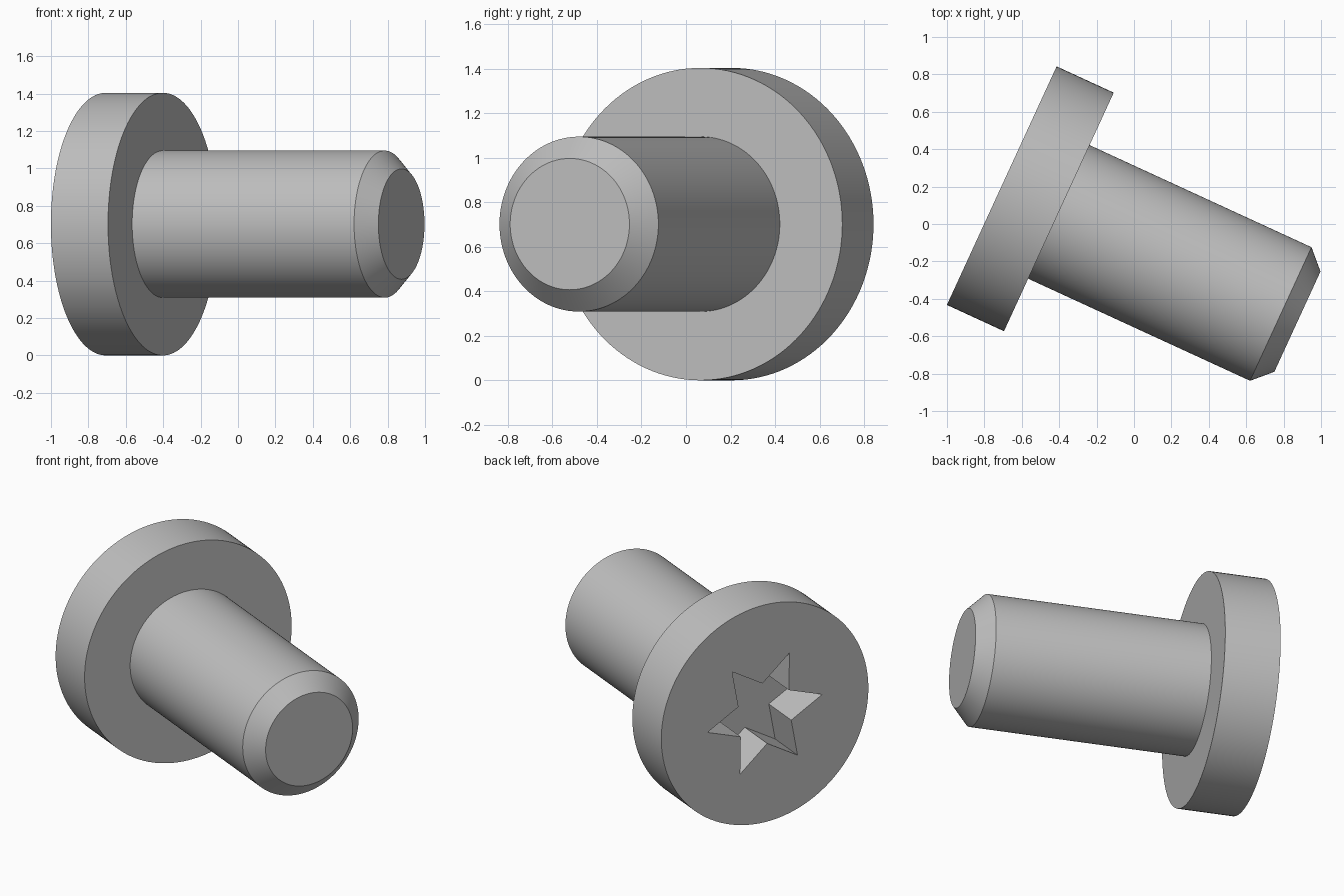
import bpy
import bmesh
from math import cos, sin, pi, radians
from mathutils import Matrix, Vector

cube = bpy.data.objects.get("Cube")
if cube:
    bpy.data.objects.remove(cube, do_unlink=True)

SEGMENTS = 128
HEAD_R, HEAD_T = 0.702, 0.336
SHANK_R, CHAMFER, LENGTH = 0.393, 0.098, 1.74
STAR_OUT, STAR_IN, STAR_DEPTH = 0.39, 0.198, 0.26

# Local z runs from the outer head face to the tip; the screw lies on its side
turn = radians(24.7)
axis = Vector((cos(turn), -sin(turn), 0))
side = Vector((sin(turn), cos(turn), 0))
frame = Matrix((side, (0, 0, 1), axis)).transposed().to_4x4()
frame.translation = (-0.707, 0.205, HEAD_R)

steel = bpy.data.materials.new("plain grey metal")
steel.use_nodes = True
grey = (0.52, 0.52, 0.52, 1)
steel.diffuse_color = grey
steel.node_tree.nodes["Principled BSDF"].inputs["Base Color"].default_value = grey


def ring(bm, radii, z, start=0.0):
    """Closed loop of vertices, one for each radius."""
    n = len(radii)
    return [bm.verts.new((r * cos(start + 2 * pi * i / n),
                          r * sin(start + 2 * pi * i / n), z))
            for i, r in enumerate(radii)]


def circle(bm, r, z):
    return ring(bm, [r] * SEGMENTS, z)


def wall(bm, a, b):
    """Quads between two loops of equal length."""
    n = len(a)
    for i in range(n):
        j = (i + 1) % n
        bm.faces.new((a[i], a[j], b[j], b[i]))


def loop_edges(bm, loop):
    return [bm.edges.get((v, loop[i - 1])) for i, v in enumerate(loop)]


def finish(bm, name):
    bm.transform(frame)
    bm.normal_update()
    mesh = bpy.data.meshes.new(name)
    bm.to_mesh(mesh)
    bm.free()
    mesh.materials.append(steel)
    obj = bpy.data.objects.new(name, mesh)
    bpy.context.collection.objects.link(obj)
    bpy.ops.object.select_all(action="DESELECT")
    obj.select_set(True)
    bpy.context.view_layer.objects.active = obj
    bpy.ops.object.shade_smooth_by_angle(angle=radians(30))


# Head: flat disc with a six-pointed star socket sunk into its outer face
bm = bmesh.new()
outer, under = circle(bm, HEAD_R, 0), circle(bm, HEAD_R, HEAD_T)
wall(bm, outer, under)
bm.faces.new(under)
points = [STAR_OUT, STAR_IN] * 6
rim = ring(bm, points, 0, radians(-4.6))
floor = ring(bm, points, STAR_DEPTH, radians(-4.6))
wall(bm, rim, floor)
bm.faces.new(floor)
bmesh.ops.triangle_fill(bm, use_beauty=True,
                        edges=loop_edges(bm, outer) + loop_edges(bm, rim))
bmesh.ops.recalc_face_normals(bm, faces=bm.faces[:])
finish(bm, "screw_head")

# Shank: plain cylinder with a chamfered tip
bm = bmesh.new()
base = circle(bm, SHANK_R, HEAD_T)
shoulder = circle(bm, SHANK_R, LENGTH - CHAMFER)
tip = circle(bm, SHANK_R - CHAMFER, LENGTH)
wall(bm, base, shoulder)
wall(bm, shoulder, tip)
bm.faces.new(tip)
finish(bm, "screw_shank")
